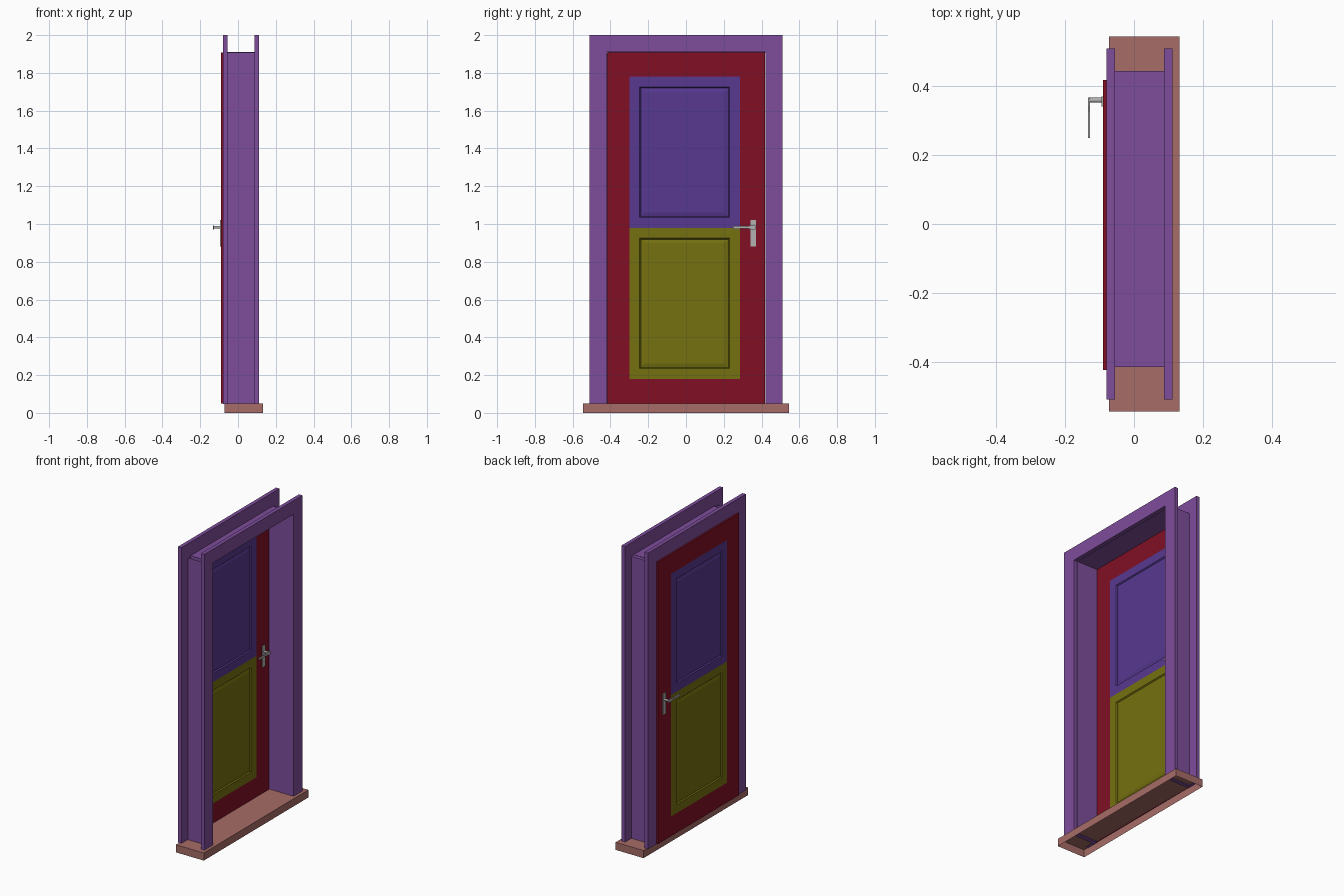
import bpy, bmesh
from mathutils import Matrix, Vector

if "Cube" in bpy.data.objects:
    bpy.data.objects.remove(bpy.data.objects["Cube"])


def material(name, rgb):
    m = bpy.data.materials.new(name)
    m.diffuse_color = (*rgb, 1)
    m.use_nodes = True
    m.node_tree.nodes["Principled BSDF"].inputs["Base Color"].default_value = m.diffuse_color
    return m


PURPLE = material("purple_paint", (0.21, 0.075, 0.33))
CLAY = material("clay", (0.38, 0.15, 0.135))
RED = material("red_paint", (0.22, 0.005, 0.018))
BLUE = material("blue_paint", (0.095, 0.04, 0.28))
OLIVE = material("olive_paint", (0.18, 0.165, 0.005))
METAL = material("metal", (0.45, 0.45, 0.45))


def finish(name, bm, mat):
    bmesh.ops.recalc_face_normals(bm, faces=bm.faces)
    me = bpy.data.meshes.new(name)
    bm.to_mesh(me)
    bm.free()
    me.materials.append(mat)
    ob = bpy.data.objects.new(name, me)
    bpy.context.collection.objects.link(ob)
    return ob


def add_box(bm, x, y, z):
    c = Vector((sum(x) / 2, sum(y) / 2, sum(z) / 2))
    s = Matrix.Diagonal((x[1] - x[0], y[1] - y[0], z[1] - z[0], 1))
    bmesh.ops.create_cube(bm, size=1, matrix=Matrix.Translation(c) @ s)


def drop_faces(bm, axis, sign):
    bm.normal_update()
    bmesh.ops.delete(bm, geom=[f for f in bm.faces if f.normal[axis] * sign > 0.9],
                     context='FACES_ONLY')


def extrude_yz(name, pts, x0, x1, mat):
    bm = bmesh.new()
    f = bm.faces.new([bm.verts.new((x0, y, z)) for y, z in pts])
    r = bmesh.ops.extrude_face_region(bm, geom=[f], use_keep_orig=True)
    vs = [g for g in r['geom'] if isinstance(g, bmesh.types.BMVert)]
    bmesh.ops.translate(bm, vec=(x1 - x0, 0, 0), verts=vs)
    return finish(name, bm, mat)


# Sill: box open underneath
bm = bmesh.new()
add_box(bm, (-0.072, 0.132), (-0.545, 0.545), (0, 0.05))
drop_faces(bm, 2, -1)
finish("sill", bm, CLAY)

# Casings on both sides of the wall
arch = [(-0.51, 0.048), (-0.51, 2), (0.51, 2), (0.51, 0.048),
        (0.42, 0.048), (0.42, 1.91), (-0.42, 1.91), (-0.42, 0.048)]
extrude_yz("inner_casing", arch, -0.08, -0.055, PURPLE)
extrude_yz("outer_casing", arch, 0.087, 0.112, PURPLE)

# Jambs: one capped, one open at the top
for name, y in (("left_jamb", (-0.445, -0.416)), ("right_jamb", (0.42, 0.445))):
    bm = bmesh.new()
    add_box(bm, (-0.055, 0.087), y, (0.045, 1.909))
    if y[0] < 0:
        drop_faces(bm, 2, 1)
    finish(name, bm, PURPLE)

# Head lining
bm = bmesh.new()
add_box(bm, (-0.055, 0.087), (-0.416, 0.42), (1.908, 1.911))
finish("head_lining", bm, PURPLE)

# Door leaf: ring of stiles and rails
X0, X1 = -0.09, -0.065
bm = bmesh.new()
ring = []
for x in (X0, X1):
    for y0, y1, z0, z1 in ((-0.424, 0.418, 0.05, 1.909), (-0.3, 0.285, 0.18, 1.78)):
        ring.append([bm.verts.new((x, y, z)) for y, z in
                     ((y0, z0), (y1, z0), (y1, z1), (y0, z1))])
for a, b in ((0, 1), (2, 3), (0, 2), (1, 3)):
    for i in range(4):
        j = (i + 1) % 4
        bm.faces.new((ring[a][i], ring[a][j], ring[b][j], ring[b][i]))
finish("door_frame", bm, RED)

# Panels with a sunk, bevelled field on both faces
for name, z0, mat in (("lower_panel", 0.18, OLIVE), ("upper_panel", 0.98, BLUE)):
    bm = bmesh.new()
    add_box(bm, (X0, X1), (-0.3, 0.285), (z0, z0 + 0.8))
    bm.normal_update()
    faces = [f for f in bm.faces if abs(f.normal.x) > 0.9]
    for thick, depth in ((0.055, 0), (0.006, -0.007), (0.02, 0.005)):
        bmesh.ops.inset_individual(bm, faces=faces, thickness=thick, depth=depth,
                                   use_even_offset=True)
    finish(name, bm, mat)

# Handles on both faces of the leaf
for side, x, s in (("inner", X0, -1), ("outer", X1, 1)):
    def span(a, b):
        return sorted((x + s * a, x + s * b))

    bm = bmesh.new()
    add_box(bm, span(0, 0.005), (0.342, 0.371), (0.882, 1.022))
    finish(side + "_handle_plate", bm, METAL)

    bm = bmesh.new()
    bmesh.ops.create_cone(bm, cap_ends=True, segments=16, radius1=0.007, radius2=0.007,
                          depth=0.04, matrix=Matrix.Translation((x + s * 0.021, 0.36, 0.982))
                          @ Matrix.Rotation(1.5707963, 4, 'Y'))
    post = finish(side + "_handle_post", bm, METAL)
    for p in post.data.polygons:
        p.use_smooth = len(p.vertices) == 4

    lever = [(0.368, 0.972), (0.368, 0.993), (0.345, 0.993), (0.325, 0.988),
             (0.25, 0.99), (0.25, 0.974), (0.325, 0.976), (0.345, 0.972)]
    a, b = span(0.038, 0.043)
    extrude_yz(side + "_handle_lever", lever, a, b, METAL)
